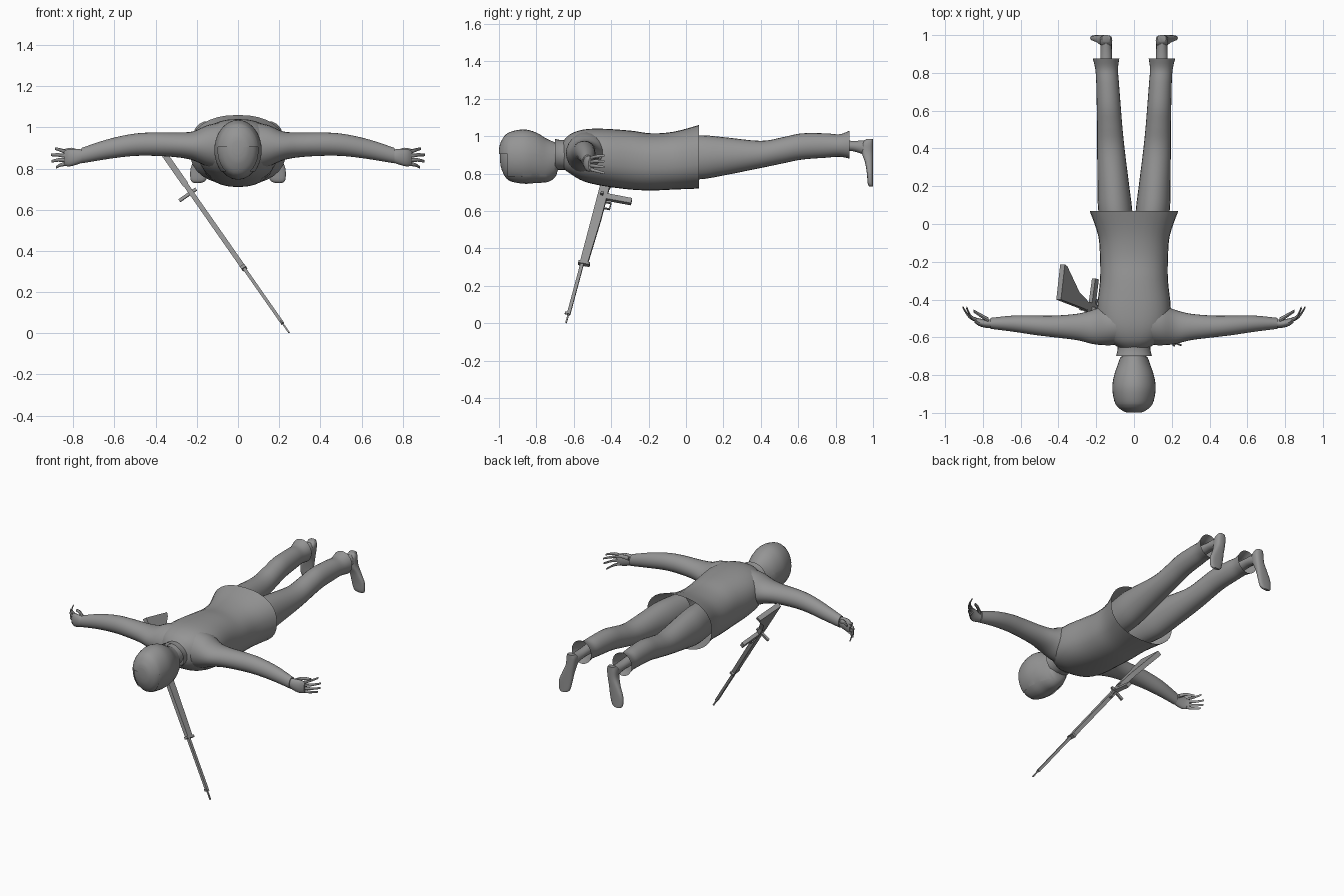
import bpy, bmesh, math
from mathutils import Vector

old = bpy.data.objects.get("Cube")
if old:
    bpy.data.objects.remove(old, do_unlink=True)

grey = bpy.data.materials.new("plain grey")
grey.use_nodes = True
colour = (0.3, 0.3, 0.3, 1)
grey.diffuse_color = colour
grey.node_tree.nodes["Principled BSDF"].inputs["Base Color"].default_value = colour


def finish(name, bm, mirror=False, smooth=True):
    """Turn a bmesh into a named object, optionally mirrored across x."""
    bmesh.ops.recalc_face_normals(bm, faces=bm.faces)
    mesh = bpy.data.meshes.new(name)
    bm.to_mesh(mesh)
    bm.free()
    mesh.materials.append(grey)
    obj = bpy.data.objects.new(name, mesh)
    bpy.context.collection.objects.link(obj)
    if mirror:
        obj.modifiers.new("Mirror", "MIRROR").use_mirror_merge = False
    if smooth:
        bpy.ops.object.select_all(action="DESELECT")
        obj.select_set(True)
        bpy.context.view_layer.objects.active = obj
        bpy.ops.object.shade_smooth_by_angle(angle=math.radians(45))
    return obj


def spline(sections, steps):
    """Catmull-Rom smoothing of a list of number tuples."""
    out = []
    last = len(sections) - 1
    for i in range(last):
        a, b, c, d = (sections[min(max(i + k, 0), last)] for k in (-1, 0, 1, 2))
        for s in range(steps):
            t = s / steps
            out.append([q + t / 2 * (r - p + t * (2 * p - 5 * q + 4 * r - e + t * (3 * (q - r) + e - p)))
                        for p, q, r, e in zip(a, b, c, d)])
    out.append(list(sections[-1]))
    return out


def loft(axis, sections, power=2.0, sides=24, steps=4, caps=(True, True)):
    """Skin rings along an axis; a section is position, then low/high of the other two axes."""
    bm = bmesh.new()
    rings = []
    others = [k for k in range(3) if k != axis]
    for pos, a0, a1, b0, b1 in spline(sections, steps):
        ring = []
        for i in range(sides):
            angle = math.tau * i / sides
            co = [0, 0, 0]
            co[axis] = pos
            for k, lo, hi, wave in ((others[0], a0, a1, math.cos(angle)),
                                    (others[1], b0, b1, math.sin(angle))):
                bulge = math.copysign(abs(wave) ** (2 / power), wave)
                co[k] = (lo + hi) / 2 + (hi - lo) / 2 * bulge
            ring.append(bm.verts.new(co))
        rings.append(ring)
    for low, high in zip(rings, rings[1:]):
        for i in range(sides):
            j = (i + 1) % sides
            bm.faces.new((low[i], low[j], high[j], high[i]))
    for ring, wanted in zip((rings[0], rings[-1]), caps):
        if wanted:
            bm.faces.new(ring)
    return bm


def body(sections):
    """Expand sections symmetric in x: (y, half width, low z, high z)."""
    return [(y, -w, w, lo, hi) for y, w, lo, hi in sections]


# Jacket with an open, flared hem
jacket = body([(-.66, .07, .83, .97), (-.62, .13, .8, 1.01), (-.55, .18, .76, 1.035),
               (-.45, .195, .735, 1.04), (-.3, .18, .715, 1.03), (-.18, .18, .71, 1.015),
               (-.06, .19, .715, 1.025), (.07, .235, .72, 1.06)])
finish("jacket", loft(1, jacket, 2.3, 32, caps=(True, False)))
collar = body([(-.7, .095, .82, .985), (-.67, .088, .82, .98), (-.63, .085, .82, .98)])
finish("collar", loft(1, collar, caps=(False, False)))

# Neck and head, face down
neck = body([(-.78, .06, .83, .97), (-.7, .062, .84, .965), (-.62, .07, .84, .97)])
finish("neck", loft(1, neck))
head = body([(-.995, .025, .87, .93), (-.985, .055, .82, .965), (-.95, .092, .765, 1.01),
             (-.87, .109, .746, 1.03), (-.8, .1, .75, 1.015), (-.74, .08, .755, .98),
             (-.7, .066, .78, .963), (-.685, .05, .82, .95)])
finish("head", loft(1, head))

# Cap shell: the head form, slightly enlarged, trimmed around the face
shell = [(y - .004, a - .006, b + .006, lo - .004, hi + .006) for y, a, b, lo, hi in head[:-1]]
bm = loft(1, shell, sides=32, caps=(True, False))
for point, normal in (((0, 0, .905), (0, 0, 1)), ((0, 0, .785), (0, 0, 1)), ((0, -.955, 0), (0, 1, 0))):
    geom = bm.verts[:] + bm.edges[:] + bm.faces[:]
    bmesh.ops.bisect_plane(bm, geom=geom, plane_co=point, plane_no=normal)
face_area = []
for f in bm.faces:
    c = f.calc_center_median()
    if c.z < .785 or (c.z < .905 and c.y < -.955):
        face_area.append(f)
bmesh.ops.delete(bm, geom=face_area, context="FACES")
finish("cap", bm)

# Sleeves, stretched out sideways
sleeve = [(.08, -.64, -.42, .79, 1.025), (.15, -.642, -.43, .81, 1.01), (.22, -.635, -.455, .84, .98),
          (.3, -.615, -.475, .855, .975), (.42, -.6, -.485, .862, .975), (.52, -.588, -.485, .86, .967),
          (.64, -.57, -.485, .845, .94), (.76, -.555, -.497, .825, .9)]
finish("sleeves", loft(0, sleeve), mirror=True)

# Hands: palm, then fingers curling towards the feet
palm = [(.74, -.548, -.505, .835, .89), (.78, -.55, -.505, .82, .895),
        (.82, -.54, -.5, .81, .895), (.845, -.522, -.492, .815, .885)]
finish("palms", loft(0, palm, sides=16), mirror=True)


def digit(name, points, radius):
    sections = []
    for i, (x, y, z) in enumerate(points):
        r = radius * (1 - .22 * i)
        sections.append((x, y - r, y + r, z - r, z + r))
    finish(name, loft(0, sections, sides=8, steps=3), mirror=True)


for i, reach in enumerate((.89, .908, .905, .885)):
    z = .878 - .018 * i
    tip = .897 - .031 * i
    digit("finger_%d" % (i + 1),
          [(.83, -.51, z), ((.84 + reach) / 2, -.49, (z + tip) / 2 + .003), (reach, -.44, tip)], .011)
digit("thumb", [(.77, -.51, .875), (.81, -.485, .89), (.85, -.46, .885)], .014)

# Trouser legs with open cuffs
trouser = [(-.06, .0, .17, .77, 1.0), (.08, .01, .19, .77, 1.005), (.2, .025, .193, .79, .995),
           (.4, .05, .195, .83, .975), (.52, .062, .195, .855, .995), (.62, .07, .197, .875, 1.015),
           (.75, .08, .2, .885, 1.015), (.82, .085, .205, .89, 1.01), (.875, .078, .218, .88, 1.03)]
finish("trouser_legs", loft(1, trouser, caps=(True, False)), mirror=True)

# Ankles and shoes, toes pointing down and outwards
ankle = [(.78, .115, .18, .915, .985), (.89, .117, .178, .92, .975), (.975, .118, .178, .89, .98)]
finish("ankles", loft(1, ankle, sides=16), mirror=True)
shoe = [(.73, .18, .215, .982, 1.0), (.745, .155, .23, .972, 1.0), (.8, .14, .23, .967, 1.0),
        (.86, .13, .205, .957, 1.0), (.91, .12, .185, .94, 1.0), (.96, .115, .18, .94, 1.0),
        (.985, .125, .17, .965, 1.0)]
finish("shoes", loft(2, shoe, 2.8, 20), mirror=True)

# Rifle: flat profiles placed along a slanted axis, muzzle on the ground
muzzle = Vector((.25, -.65, 0))
along = Vector((-.65, .25, .93)).normalized()
across = Vector((0, 1, 0))
across = (across - along * across.dot(along)).normalized()
side = along.cross(across)


def plate(name, outline, thick, shift=0):
    """Extrude an outline of (distance along, distance across) sideways."""
    bm = bmesh.new()
    verts = [bm.verts.new(muzzle + along * s + across * t + side * (shift - thick / 2))
             for s, t in outline]
    face = bm.faces.new(verts)
    made = bmesh.ops.extrude_face_region(bm, geom=[face])["geom"]
    bmesh.ops.translate(bm, verts=[v for v in made if isinstance(v, bmesh.types.BMVert)],
                        vec=side * thick)
    finish(name, bm, smooth=False)


def bar(name, s0, s1, t0, t1, thick, shift=0):
    plate(name, [(s0, t0), (s1, t0), (s1, t1), (s0, t1)], thick, shift)


bar("rifle_muzzle", .005, .08, .004, .012, .008)
bar("rifle_barrel", .06, .42, 0, .018, .016)
bar("rifle_front_sight", .06, .075, -.012, .0, .006)
bar("rifle_band", .395, .41, -.012, .05, .026)
plate("rifle_body", [(.4, -.004), (.9, -.006), (.94, .0), (.92, .045), (.7, .046), (.4, .038)], .024)
plate("rifle_magazine", [(.835, .03), (.87, .03), (.868, .18), (.835, .18)], .022)
plate("rifle_stock", [(.9, 0), (1.16, 0), (1.165, .19), (1.14, .185), (1.0, .075), (.91, .045)], .03)
bar("rifle_bolt_handle", .85, .865, .01, .024, .1, .02)
# Trigger guard from three thin bars
bar("guard_front", .775, .781, .04, .078, .01)
bar("guard_rear", .815, .821, .04, .078, .01)
bar("guard_bottom", .775, .821, .072, .078, .01)
